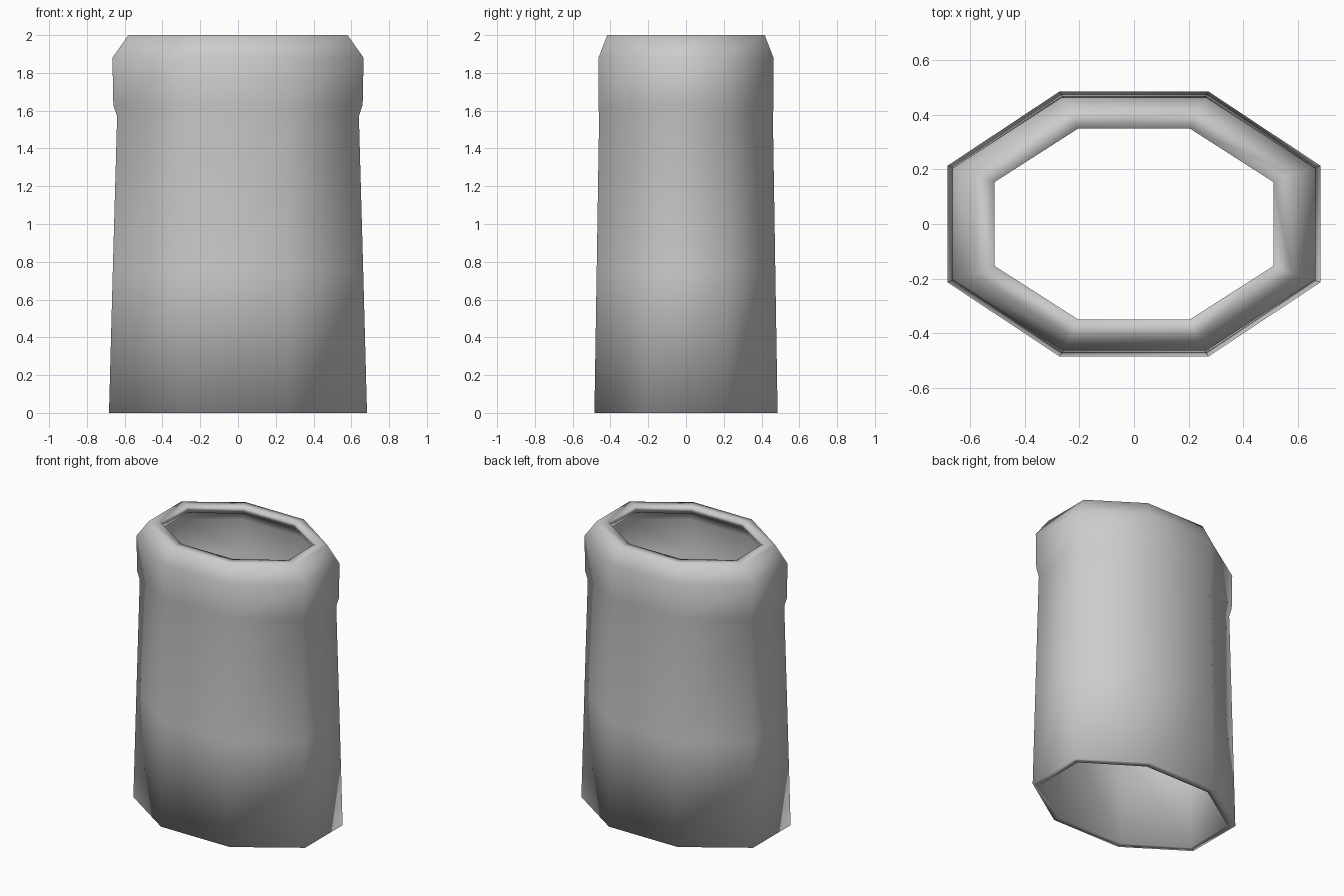
import bpy, bmesh

if "Cube" in bpy.data.objects:
    bpy.data.objects.remove(bpy.data.objects["Cube"])

# Stretched octagon rings: (z, half width x, half depth y), bottom to rolled top lip
RINGS = [
    (0.00, 0.683, 0.485),
    (0.75, 0.663, 0.473),
    (1.57, 0.640, 0.460),
    (1.63, 0.660, 0.464),
    (1.88, 0.665, 0.463),
    (2.00, 0.580, 0.417),
    (2.00, 0.510, 0.350),
]

def octagon(hx, hy):
    cx, cy = hx * 0.40, hy * 0.44      # where the corners are cut
    return [(cx, -hy), (hx, -cy), (hx, cy), (cx, hy),
            (-cx, hy), (-hx, cy), (-hx, -cy), (-cx, -hy)]

# Sleeve wall, lofted through the rings
bm = bmesh.new()
loops = [[bm.verts.new((x, y, z)) for x, y in octagon(hx, hy)]
         for z, hx, hy in RINGS]
for low, high in zip(loops, loops[1:]):
    for i in range(8):
        j = (i + 1) % 8
        bm.faces.new((low[i], low[j], high[j], high[i])).smooth = True

mesh = bpy.data.meshes.new("sleeve")
bm.to_mesh(mesh)
bm.free()
sleeve = bpy.data.objects.new("sleeve", mesh)
bpy.context.collection.objects.link(sleeve)

# Wall thickness, growing inward
wall = sleeve.modifiers.new("wall", 'SOLIDIFY')
wall.thickness = 0.05
wall.offset = -1
